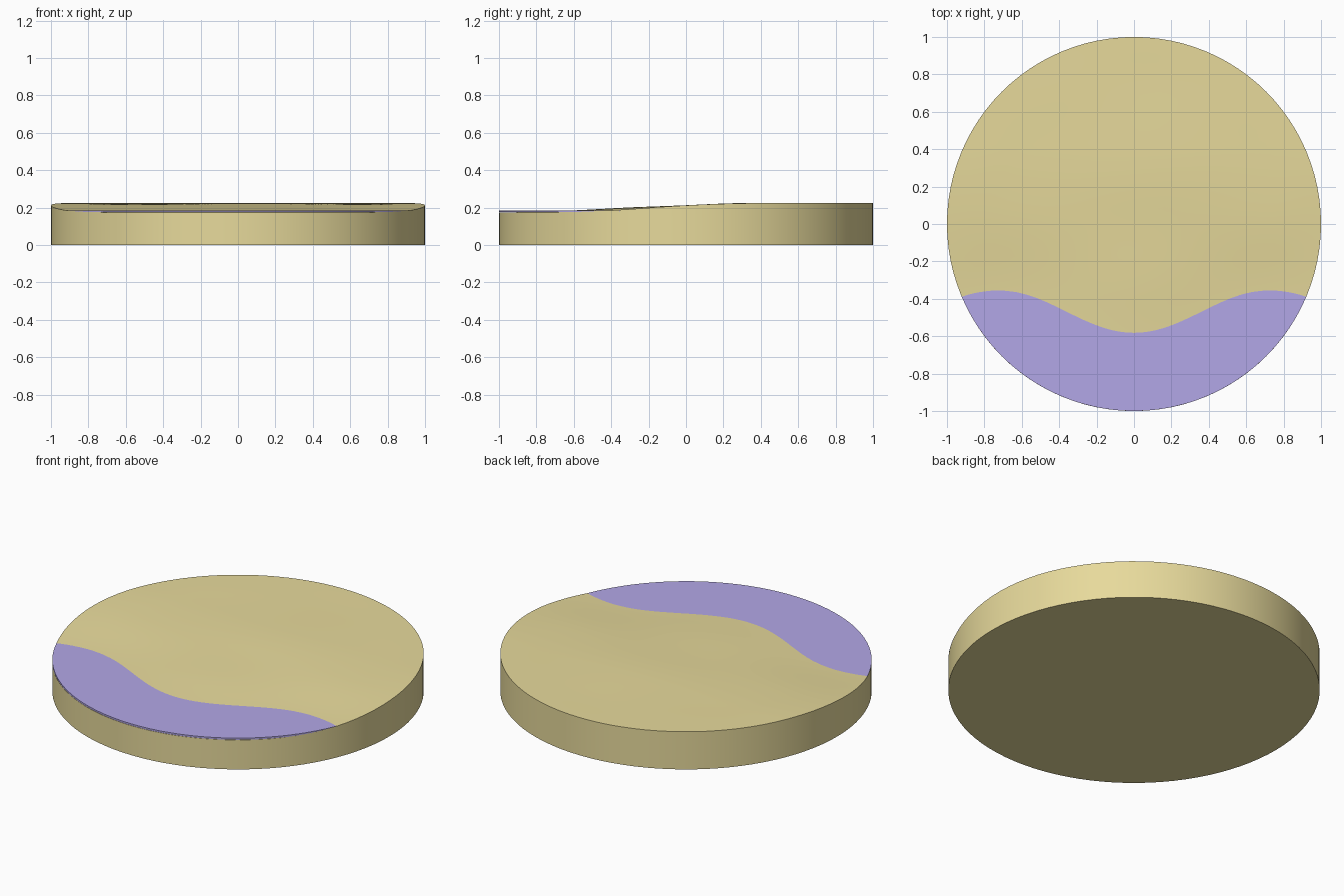
import bpy, bmesh, math

if "Cube" in bpy.data.objects:
    bpy.data.objects.remove(bpy.data.objects["Cube"])

SIDES, RINGS = 96, 32
WATER_Z = 0.186


def material(name, rgb):
    m = bpy.data.materials.new(name)
    m.diffuse_color = (*rgb, 1)
    m.use_nodes = True
    m.node_tree.nodes["Principled BSDF"].inputs["Base Color"].default_value = m.diffuse_color
    return m


def smoothstep(a, b, v):
    t = max(0.0, min(1.0, (v - a) / (b - a)))
    return t * t * (3 - 2 * t)


def shore_wave(x):
    return 0.115 * math.cos(math.pi * x / 0.73)


def sand_height(x, y):
    # beach slope with a scalloped shoreline and faint dune ripples inland
    shift = shore_wave(x) * (1 - smoothstep(-0.4, 0.1, y))
    ripple = 0.0015 * math.sin(5 * x + 1) * math.sin(5 * y) * smoothstep(-0.3, 0.2, y)
    ripple *= 1 - smoothstep(0.7, 1.0, math.hypot(x, y))
    return 0.175 + 0.049 * smoothstep(-0.85, 0.4, y + shift) + ripple


def finish(bm, name, mat):
    bmesh.ops.recalc_face_normals(bm, faces=bm.faces[:])
    me = bpy.data.meshes.new(name)
    bm.to_mesh(me)
    bm.free()
    ob = bpy.data.objects.new(name, me)
    bpy.context.collection.objects.link(ob)
    me.materials.append(mat)
    bpy.ops.object.select_all(action='DESELECT')
    ob.select_set(True)
    bpy.context.view_layer.objects.active = ob
    bpy.ops.object.shade_smooth_by_angle(angle=math.radians(30))
    return ob


# sand disc: polar grid top, straight wall, flat underside
bm = bmesh.new()
centre = bm.verts.new((0, 0, sand_height(0, 0)))
rings = []
for r in range(1, RINGS + 1):
    ring = []
    for i in range(SIDES):
        a = 2 * math.pi * i / SIDES
        x, y = r / RINGS * math.cos(a), r / RINGS * math.sin(a)
        ring.append(bm.verts.new((x, y, sand_height(x, y))))
    rings.append(ring)
rings.append([bm.verts.new((v.co.x, v.co.y, 0)) for v in rings[-1]])
for i in range(SIDES):
    j = (i + 1) % SIDES
    bm.faces.new((centre, rings[0][i], rings[0][j]))
    for inner, outer in zip(rings, rings[1:]):
        bm.faces.new((inner[i], outer[i], outer[j], inner[j]))
bm.faces.new(rings[-1])
finish(bm, "sand_base", material("sand", (0.80, 0.70, 0.33)))

# water slab: front rim arc closed by the shoreline, tucked just under the sand
bm = bmesh.new()
R, N = 0.9995, 64
x_end = 0.935
a_end = math.acos(x_end / R)
columns = []
for i in range(N + 1):
    a = math.pi + a_end + (math.pi - 2 * a_end) * i / N
    x = R * math.cos(a)
    y_rim = R * math.sin(a)
    y_shore = max(y_rim + 0.001, -0.445 - shore_wave(x))
    columns.append([bm.verts.new((x, y, z)) for y, z in
                    ((y_rim, 0.176), (y_rim, WATER_Z), (y_shore, WATER_Z), (y_shore, 0.176))])
for p, q in zip(columns, columns[1:]):
    for k in range(4):
        m = (k + 1) % 4
        bm.faces.new((p[k], q[k], q[m], p[m]))
bm.faces.new(columns[0])
bm.faces.new(columns[-1])
finish(bm, "water", material("water", (0.45, 0.39, 0.80)))
